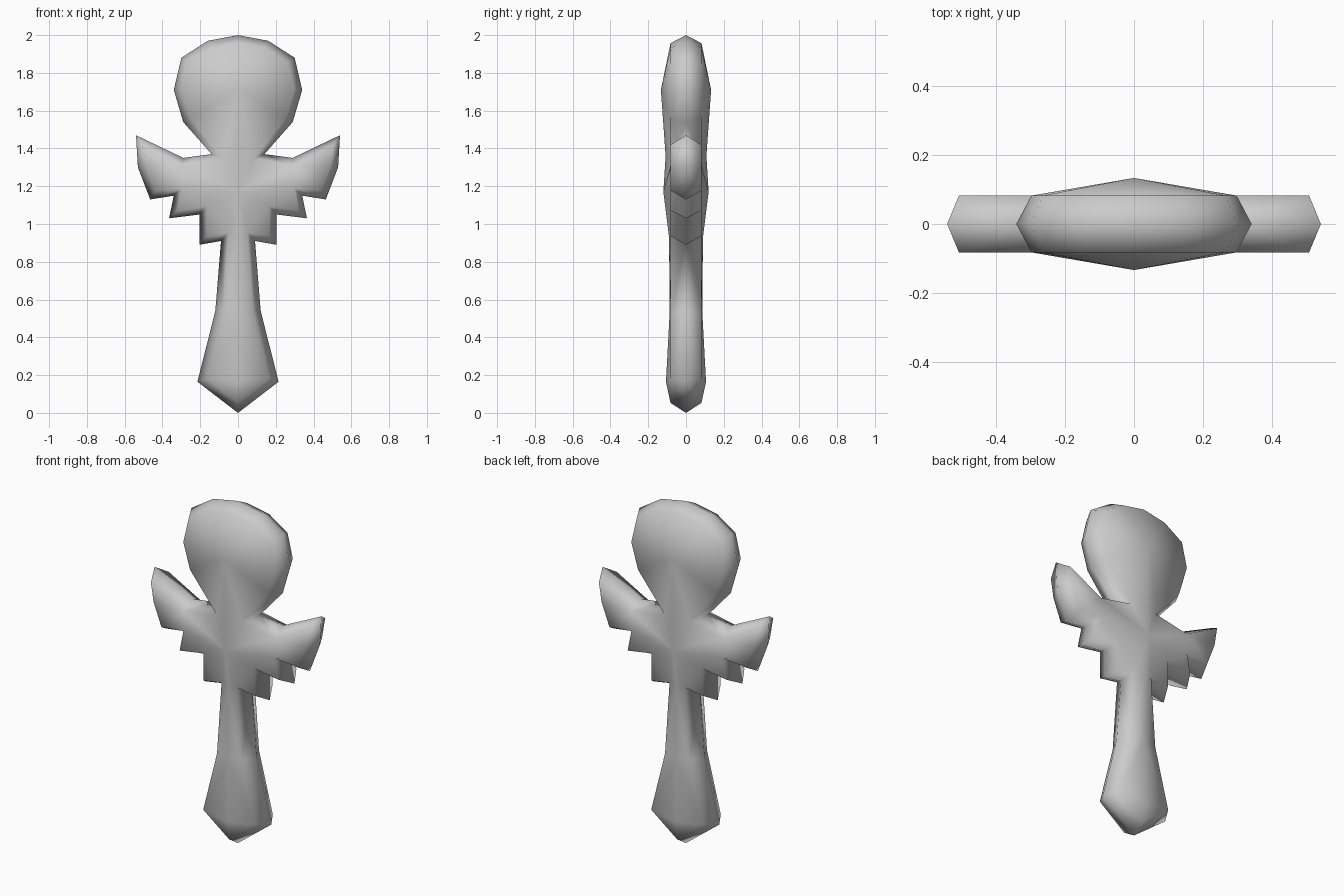
import bpy
import bmesh
from mathutils import Vector

cube = bpy.data.objects.get("Cube")
if cube:
    bpy.data.objects.remove(cube, do_unlink=True)

grey = bpy.data.materials.new("plain grey")
grey.use_nodes = True
grey.diffuse_color = (0.6, 0.6, 0.6, 1)
grey.node_tree.nodes["Principled BSDF"].inputs["Base Color"].default_value = grey.diffuse_color

# Half silhouette, top to bottom: head, wing feathers, tapering tail
outline = [Vector(p) for p in (
    (0, 2), (0.16, 1.97), (0.3, 1.88), (0.34, 1.71), (0.29, 1.54), (0.14, 1.37),
    (0.29, 1.35), (0.54, 1.47), (0.53, 1.3), (0.465, 1.13), (0.34, 1.15),
    (0.365, 1.03), (0.205, 1.05), (0.205, 0.89), (0.09, 0.91),
    (0.12, 0.54), (0.215, 0.165), (0, 0))]
# Ridge along the middle: height and depth
spine = [(1.71, 0.133), (1.36, 0.108), (1.17, 0.12), (0.93, 0.09), (0.54, 0.086), (0.165, 0.106)]
RIM, DEPTH = 0.042, 0.082


def inset(i):
    """Move an outline point inward along its corner bisector."""
    flip = lambda p: Vector((-p.x, p.y))
    here = outline[i]
    before = outline[i - 1] if i else flip(outline[1])
    after = outline[i + 1] if i + 1 < len(outline) else flip(outline[-2])
    normals = []
    for d in (here - before, after - here):
        normals.append(Vector((d.y, -d.x)).normalized())
    bisector = (normals[0] + normals[1]).normalized()
    reach = min(RIM / max(bisector.dot(normals[0]), 0.1), RIM * 1.45)
    return here + bisector * reach


bm = bmesh.new()
edge = [bm.verts.new((p.x, 0, p.y)) for p in outline]
r = []
for i in range(len(outline)):
    p = inset(i)
    r.append(bm.verts.new((p.x, -DEPTH, p.y)))
s = [bm.verts.new((0, -d, z)) for z, d in spine]

# Bevelled rim
for i in range(len(r) - 1):
    bm.faces.new((edge[i], r[i], r[i + 1], edge[i + 1]))

# Head, wing and tail panels
panels = [(s[0], r[i + 1], r[i]) for i in range(4)]
panels += [
    (s[0], s[1], r[5], r[4]),
    (s[1], s[2], r[5]), (s[2], r[10], r[6], r[5]),
    (r[6], r[8], r[7]), (r[6], r[10], r[9], r[8]),
    (s[2], r[12], r[10]), (r[10], r[12], r[11]),
    (s[2], s[3], r[14], r[12]), (r[12], r[14], r[13]),
    (s[3], s[4], r[15], r[14]), (s[4], s[5], r[16], r[15]),
    (s[5], r[17], r[16])]
for panel in panels:
    bm.faces.new(panel)
bmesh.ops.recalc_face_normals(bm, faces=bm.faces)
bm.faces.ensure_lookup_table()
bm.normal_update()
if sum(f.normal.y for f in bm.faces) > 0:
    bmesh.ops.reverse_faces(bm, faces=bm.faces)
for f in bm.faces:
    f.smooth = True

mesh = bpy.data.meshes.new("winged_ornament")
bm.to_mesh(mesh)
bm.free()
mesh.materials.append(grey)
ornament = bpy.data.objects.new("winged_ornament", mesh)
bpy.context.collection.objects.link(ornament)

# Mirror to the other side and to the back
mirror = ornament.modifiers.new("mirror", "MIRROR")
mirror.use_axis = (True, True, False)
mirror.use_clip = True
mirror.merge_threshold = 0.0005
